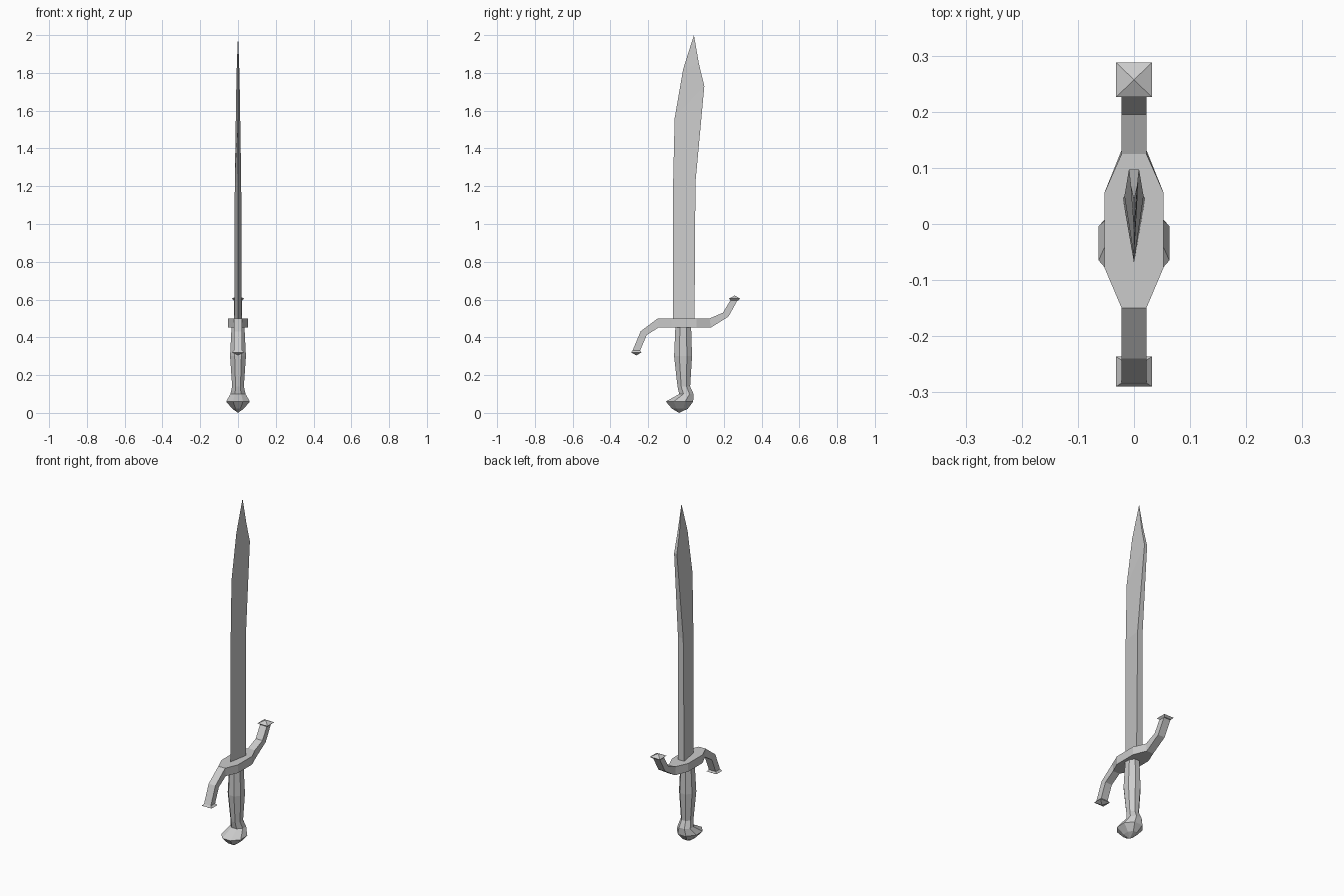
import bpy, bmesh

if "Cube" in bpy.data.objects:
    bpy.data.objects.remove(bpy.data.objects["Cube"])


def loft(name, rings):
    """Skin a list of equal-length rings; single-point rings close to a tip."""
    bm = bmesh.new()
    loops = [[bm.verts.new(p) for p in r] for r in rings]
    for a, b in zip(loops, loops[1:]):
        n = max(len(a), len(b))
        for i in range(n):
            j = (i + 1) % n
            if len(b) == 1:
                bm.faces.new((a[i], a[j], b[0]))
            elif len(a) == 1:
                bm.faces.new((a[0], b[j], b[i]))
            else:
                bm.faces.new((a[i], a[j], b[j], b[i]))
    for end in (loops[0], loops[-1]):
        if len(end) > 2:
            bm.faces.new(end)
    bmesh.ops.recalc_face_normals(bm, faces=bm.faces)
    mesh = bpy.data.meshes.new(name)
    bm.to_mesh(mesh)
    bm.free()
    obj = bpy.data.objects.new(name, mesh)
    bpy.context.collection.objects.link(obj)
    return obj


def bar(hx, upper, lower):
    """Rectangular section between an upper and a lower profile point (y, z)."""
    return [(-hx, *upper), (hx, *upper), (hx, *lower), (-hx, *lower)]


def octagon(z, y0, y1, hx):
    """Chamfered eight-sided ring spanning y0..y1."""
    cy, hy, k = (y0 + y1) / 2, (y1 - y0) / 2, 0.42
    pts = [(1, k), (k, 1), (-k, 1), (-1, k), (-1, -k), (-k, -1), (k, -1), (1, -k)]
    return [(hx * a, cy + hy * b, z) for a, b in pts]


# Blade: wedge section, sharp front edge and flat back
# (edge y, edge z, back y, back z, half thickness of back)
stations = [(-0.07, 0.48, 0.045, 0.48, 0.02), (-0.068, 1.22, 0.05, 1.22, 0.017),
            (-0.06, 1.56, 0.097, 1.73, 0.009), (-0.015, 1.82, 0.068, 1.85, 0.006)]
loft("blade", [[(0, ey, ez), (h, by, bz), (-h, by, bz)]
               for ey, ez, by, bz, h in stations] + [[(0, 0.042, 2.0)]])

# Crossguard: S-shaped bar, wider around the blade
guard = [(0.022, (-0.285, 0.325), (-0.245, 0.325)),
         (0.022, (-0.24, 0.432), (-0.208, 0.412)),
         (0.022, (-0.15, 0.5), (-0.145, 0.452)),
         (0.053, (-0.077, 0.5), (-0.077, 0.452)),
         (0.053, (0.055, 0.5), (0.055, 0.452)),
         (0.022, (0.125, 0.5), (0.132, 0.452)),
         (0.022, (0.195, 0.53), (0.225, 0.51)),
         (0.022, (0.236, 0.598), (0.274, 0.598))]
loft("crossguard", [bar(*s) for s in guard])

# Flared pyramid caps on both guard ends
for name, y, z, d, hy in (("upper_guard_cap", 0.257, 0.595, 1, 0.031),
                          ("lower_guard_cap", -0.263, 0.33, -1, 0.027)):
    loft(name, [bar(0.022, (y - 0.02, z), (y + 0.02, z)),
                bar(0.032, (y - hy, z + 0.01 * d), (y + hy, z + 0.01 * d)),
                [(0, y, z + 0.026 * d)]])

# Grip: faceted swelling handle
loft("grip", [octagon(*r) for r in ((0.46, -0.056, 0.027, 0.034),
                                    (0.3, -0.063, 0.032, 0.042),
                                    (0.14, -0.045, 0.022, 0.031),
                                    (0.095, -0.035, 0.038, 0.038))])

# Pommel: lopsided faceted knob
loft("pommel", [octagon(*r) for r in ((0.14, -0.045, 0.022, 0.031),
                                      (0.1, -0.035, 0.04, 0.04),
                                      (0.06, -0.107, 0.038, 0.063),
                                      (0.022, -0.074, 0.01, 0.03))]
     + [[(0, -0.036, 0.0)]])
